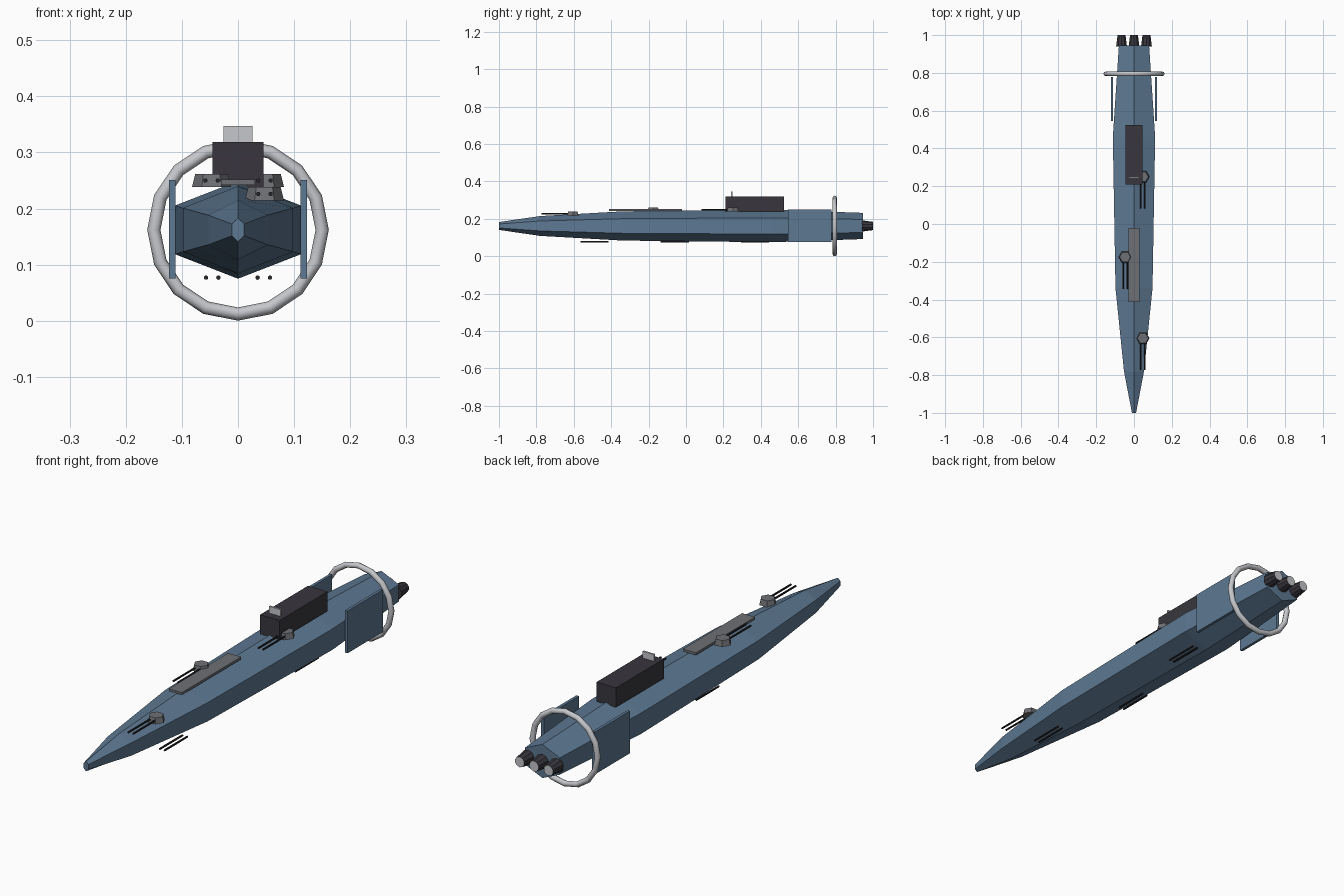
import bpy, bmesh, math
from mathutils import Matrix, Vector

if "Cube" in bpy.data.objects:
    bpy.data.objects.remove(bpy.data.objects["Cube"])

AXIS_Z = 0.162


def material(name, rgb):
    m = bpy.data.materials.new(name)
    m.use_nodes = True
    m.diffuse_color = (*rgb, 1)
    m.node_tree.nodes["Principled BSDF"].inputs["Base Color"].default_value = (*rgb, 1)
    return m


BLUE = material("hull blue", (0.11, 0.19, 0.29))
DARK = material("charcoal", (0.04, 0.037, 0.047))
GREY = material("mid grey", (0.155, 0.16, 0.175))
LIGHT = material("light grey", (0.56, 0.57, 0.6))
BLACK = material("barrel black", (0.02, 0.02, 0.023))


def finish(name, bm, *mats):
    bmesh.ops.recalc_face_normals(bm, faces=bm.faces)
    mesh = bpy.data.meshes.new(name)
    bm.to_mesh(mesh)
    bm.free()
    for m in mats:
        mesh.materials.append(m)
    ob = bpy.data.objects.new(name, mesh)
    bpy.context.collection.objects.link(ob)
    return ob


def box(name, lo, hi, mat):
    lo, hi = Vector(lo), Vector(hi)
    bm = bmesh.new()
    bmesh.ops.create_cube(bm, size=1)
    bmesh.ops.scale(bm, vec=hi - lo, verts=bm.verts)
    bmesh.ops.translate(bm, vec=(lo + hi) / 2, verts=bm.verts)
    return finish(name, bm, mat)


def cone(bm, sides, r1, r2, depth, place):
    bmesh.ops.create_cone(bm, cap_ends=True, segments=sides, radius1=r1,
                          radius2=r2, depth=depth, matrix=place)


def loft(name, stations, mat):
    """Skin six-sided rings of (y, half width, half height)."""
    bm = bmesh.new()
    rings = []
    for y, w, h in stations:
        ring = []
        for i in range(6):
            a = math.radians(60 * i)
            x = w * math.sin(a) / math.sin(math.radians(60))
            ring.append(bm.verts.new((x, y, AXIS_Z + h * math.cos(a))))
        rings.append(ring)
    for a, b in zip(rings, rings[1:]):
        for i in range(6):
            j = (i + 1) % 6
            bm.faces.new((a[i], a[j], b[j], b[i]))
    bm.faces.new(rings[0])
    bm.faces.new(rings[-1])
    return finish(name, bm, mat)


def barrels(name, x, y_front, y_back, z):
    """Twin gun barrels lying along the hull."""
    bm = bmesh.new()
    for dx in (-0.011, 0.011):
        place = Matrix.Translation((x + dx, (y_front + y_back) / 2, z))
        cone(bm, 8, 0.004, 0.004, y_back - y_front,
             place @ Matrix.Rotation(math.pi / 2, 4, "X"))
    return finish(name, bm, BLACK)


# Hull
loft("hull", [(-1, 0.011, 0.021), (-0.78, 0.053, 0.053), (-0.34, 0.098, 0.078),
              (0.46, 0.112, 0.087), (0.945, 0.08, 0.07)], BLUE)

# Bridge, its antenna panel and the deck plate
box("bridge", (-0.045, 0.21, 0.238), (0.045, 0.525, 0.319), DARK)
box("antenna_panel", (-0.026, 0.241, 0.315), (0.026, 0.249, 0.347), LIGHT)
box("deck_plate", (-0.03, -0.412, 0.242), (0.03, -0.022, 0.252), GREY)

# Side fins
for side, x in (("left", 0.117), ("right", -0.117)):
    box(side + "_fin", (x - 0.006, 0.545, 0.075), (x + 0.006, 0.777, 0.251), BLUE)

# Upper turrets: six-sided tapered mounts with twin barrels
for name, x, y, z in (("front", 0.047, -0.605, 0.226),
                      ("middle", -0.047, -0.175, 0.25),
                      ("rear", 0.047, 0.25, 0.25)):
    bm = bmesh.new()
    cone(bm, 6, 0.035, 0.029, 0.024, Matrix.Translation((x, y, z)))
    # Point two corners sideways
    if max(abs(v.co.y - y) for v in bm.verts) > 0.034:
        bmesh.ops.rotate(bm, cent=(x, y, z), verts=bm.verts,
                         matrix=Matrix.Rotation(math.pi / 6, 3, "Z"))
    finish(name + "_turret", bm, GREY)
    barrels(name + "_turret_barrels", x, y - 0.168, y - 0.01, z)

# Lower guns
for name, x, y in (("front", 0.046, -0.565), ("middle", -0.046, -0.135),
                   ("rear", 0.046, 0.295)):
    barrels(name + "_lower_barrels", x, y, y + 0.15, 0.077)

# Ring around the stern
bpy.ops.mesh.primitive_torus_add(
    major_segments=16, minor_segments=8, major_radius=0.15, minor_radius=0.0118,
    location=(0, 0.795, AXIS_Z), rotation=(math.pi / 2, 0, 0))
ring = bpy.context.object
ring.name = "stern_ring"
ring.data.materials.append(LIGHT)
bpy.ops.object.shade_smooth_by_angle(angle=math.radians(50))

# Engine nozzles with pale outlet faces
for name, x in (("right", -0.066), ("centre", 0), ("left", 0.066)):
    bm = bmesh.new()
    cone(bm, 10, 0.03, 0.022, 0.06, Matrix.Translation((x, 0.97, AXIS_Z))
         @ Matrix.Rotation(-math.pi / 2, 4, "X"))
    bm.normal_update()
    for f in bm.faces:
        f.material_index = 1 if f.normal.y > 0.9 else 0
    finish(name + "_nozzle", bm, DARK, LIGHT)
